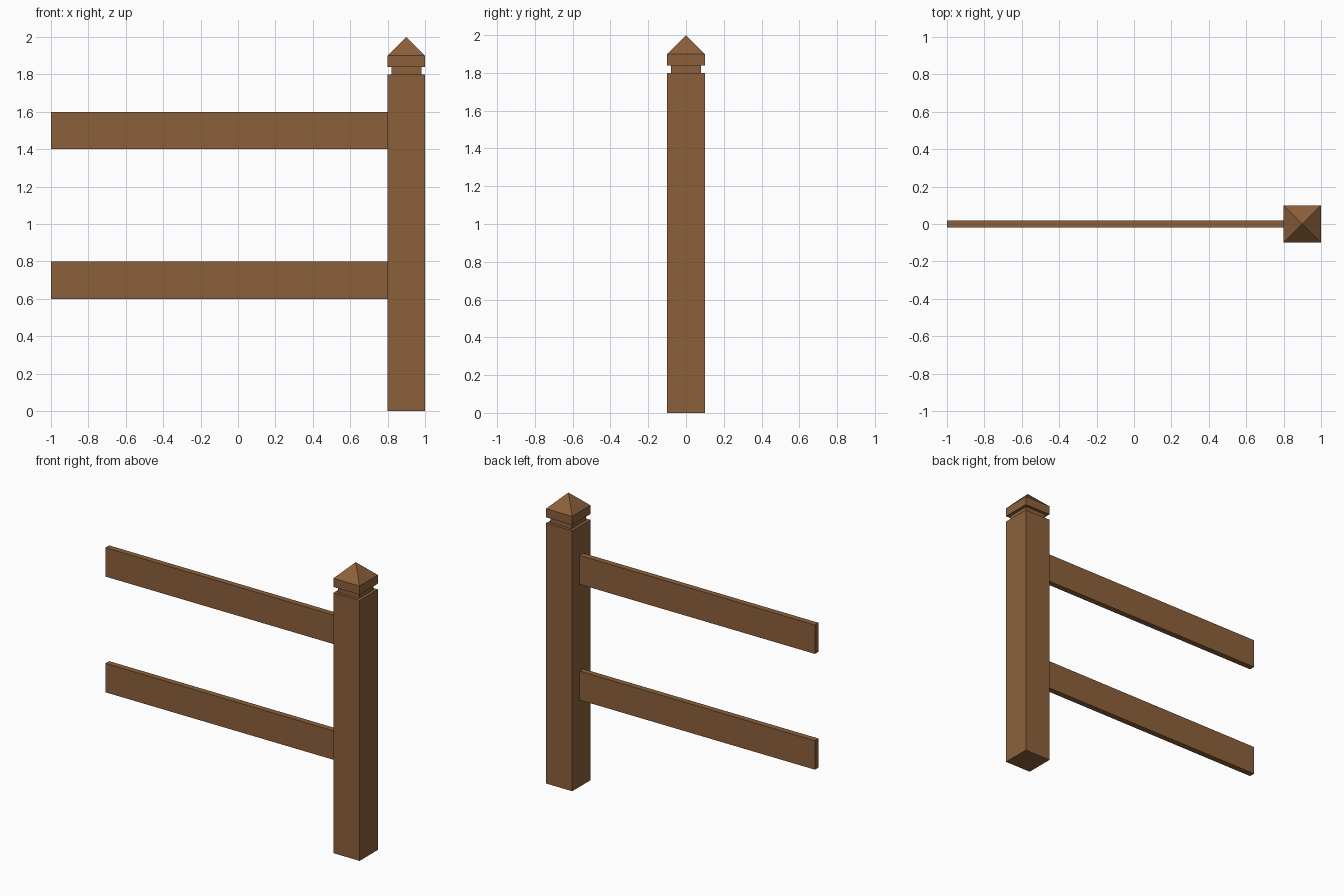
import bpy, bmesh

if "Cube" in bpy.data.objects:
    bpy.data.objects.remove(bpy.data.objects["Cube"])

wood = bpy.data.materials.new("brown_wood")
wood.diffuse_color = (0.26, 0.118, 0.044, 1)
wood.use_nodes = True
wood.node_tree.nodes["Principled BSDF"].inputs["Base Color"].default_value = wood.diffuse_color

def box(name, lo, hi, peak=None):
    """Box between two corners; with peak set, the top narrows to a point at that height."""
    bm = bmesh.new()
    bmesh.ops.create_cube(bm, size=1)
    for v in bm.verts:
        v.co = [lo[i] + (v.co[i] + 0.5) * (hi[i] - lo[i]) for i in range(3)]
    if peak:
        bm.normal_update()
        top = max(bm.faces, key=lambda f: f.normal.z)
        center = bmesh.ops.poke(bm, faces=[top])["verts"][0]
        center.co.z = peak
    me = bpy.data.meshes.new(name)
    bm.to_mesh(me)
    bm.free()
    me.materials.append(wood)
    ob = bpy.data.objects.new(name, me)
    bpy.context.collection.objects.link(ob)
    return ob

def post_block(name, half, z0, z1, peak=None):
    return box(name, (0.9 - half, -half, z0), (0.9 + half, half, z1), peak)

# Post with recessed neck and pyramid cap
post_block("post", 0.1, 0, 1.8)
post_block("post_neck", 0.08, 1.8, 1.84)
post_block("post_cap", 0.1, 1.84, 1.9, peak=2.0)

# Horizontal rails
for name, z in (("lower_rail", 0.6), ("upper_rail", 1.4)):
    box(name, (-1, -0.02, z), (0.8, 0.02, z + 0.2))
